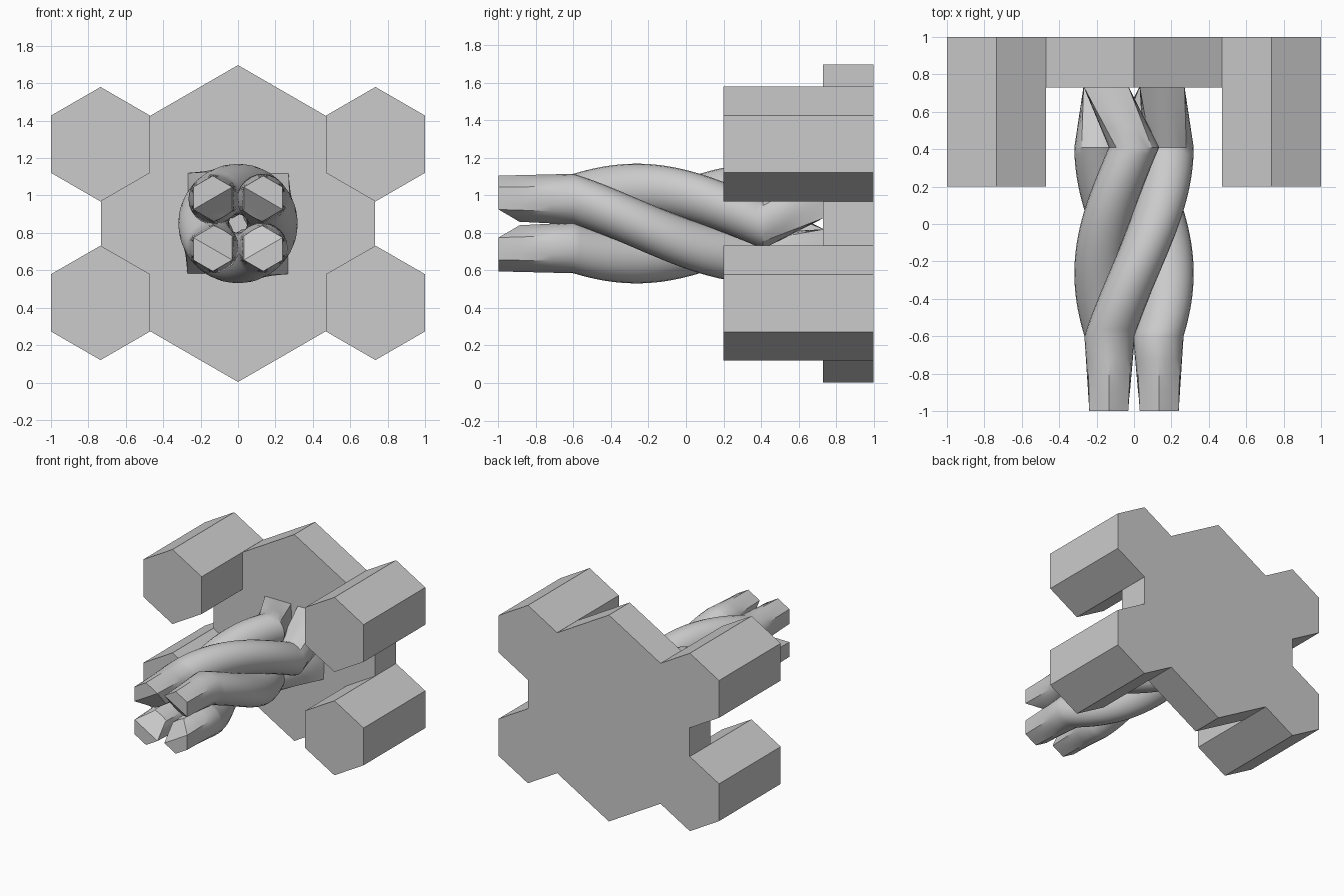
import bpy, bmesh
from math import pi, sin, cos, radians, sqrt

cube = bpy.data.objects.get("Cube")
if cube:
    bpy.data.objects.remove(cube, do_unlink=True)

MID = 0.85      # height of the main axis
SEG = 24        # sides of a round strand

grey = bpy.data.materials.new("plain grey")
grey.use_nodes = True
grey.diffuse_color = (0.6, 0.6, 0.6, 1)
grey.node_tree.nodes["Principled BSDF"].inputs["Base Color"].default_value = (0.6, 0.6, 0.6, 1)


def finish(name, bm, smooth=False):
    bmesh.ops.recalc_face_normals(bm, faces=bm.faces)
    mesh = bpy.data.meshes.new(name)
    bm.to_mesh(mesh)
    bm.free()
    mesh.materials.append(grey)
    obj = bpy.data.objects.new(name, mesh)
    bpy.context.collection.objects.link(obj)
    if smooth:
        bpy.ops.object.select_all(action='DESELECT')
        obj.select_set(True)
        bpy.context.view_layer.objects.active = obj
        bpy.ops.object.shade_smooth_by_angle(angle=radians(30))
    return obj


def hex_prism(name, x, z, radius, front, back):
    """Pointy-top hexagon extruded along y."""
    bm = bmesh.new()
    ring = [bm.verts.new((x + radius * sin(k * pi / 3), front, z + radius * cos(k * pi / 3)))
            for k in range(6)]
    face = bm.faces.new(ring)
    ext = bmesh.ops.extrude_face_region(bm, geom=[face])
    for v in ext["geom"]:
        if isinstance(v, bmesh.types.BMVert):
            v.co.y = back
    finish(name, bm)


def polygon_radius(angle, sides, apothem, first):
    """Distance from the centre to the outline of a regular polygon."""
    step = 2 * pi / sides
    return apothem / cos((angle - first) % step - step / 2)


def strand(name, sx, sz):
    """Chamfered hexagon tip, twisted round body, square root."""
    bm = bmesh.new()
    start = {(1, 1): 45, (-1, 1): 135, (-1, -1): 225, (1, -1): 315}[sx, sz]
    angles = [2 * pi * k / SEG for k in range(SEG)]
    hexagon = [polygon_radius(a, 6, 0.104, pi / 2) for a in angles]
    square = [polygon_radius(a, 4, 0.12, pi / 4) for a in angles]
    circle = [0.135] * SEG
    sections = []   # (y, centre x, centre z, radii)

    def blend(p, q, t):
        return [a + (b - a) * t for a, b in zip(p, q)]

    # tip
    for t in (0, 0.28, 0.45, 0.7):
        off = 0.135 - 0.005 * t
        sections.append((-1 + 0.4 * t, sx * off, sz * off, blend(hexagon, circle, t)))
    # twisted body
    steps = 28
    for i in range(steps + 1):
        a = radians(start - 135 * i / steps)
        sections.append((-0.6 + 1.01 * i / steps, 0.184 * cos(a), 0.184 * sin(a), circle))
    # root bends back to the square arrangement
    x0, z0 = sections[-1][1:3]
    a = radians(start - 90)
    x1, z1 = 0.15 * sqrt(2) * cos(a), 0.15 * sqrt(2) * sin(a)
    for t in (0.33, 0.67, 1):
        sections.append((0.41 + 0.325 * t, x0 + (x1 - x0) * t, z0 + (z1 - z0) * t,
                         blend(circle, square, t)))

    rings = [[bm.verts.new((cx + r * cos(a), y, MID + cz + r * sin(a)))
              for a, r in zip(angles, radii)] for y, cx, cz, radii in sections]
    for p, q in zip(rings, rings[1:]):
        for k in range(SEG):
            n = (k + 1) % SEG
            bm.faces.new((p[k], p[n], q[n], q[k]))
    bm.faces.new(rings[-1])

    # slanted cut on the inner half of the tip
    cut = [-(sx * 0.5 * cos(a) + sz * sqrt(0.75) * sin(a)) * r for a, r in zip(angles, hexagon)]
    for v, c in zip(rings[0], cut):
        v.co.y += max(0, c)
    first, second = [k for k in range(SEG) if abs(cut[k]) < 1e-5]
    bm.faces.new(rings[0][first:second + 1])
    bm.faces.new(rings[0][second:] + rings[0][:first + 1])
    finish(name, bm, smooth=True)


# Back plate
hex_prism("back_plate", 0, MID, 0.847, 0.73, 1)

# Four corner blocks and four twisted strands
for sx, side in ((1, "left"), (-1, "right")):
    for sz, level in ((1, "upper"), (-1, "lower")):
        hex_prism(f"{level}_{side}_corner_block", sx * 0.735, MID + sz * 0.424, 0.306, 0.2, 1)
        strand(f"{level}_{side}_strand", sx, sz)
